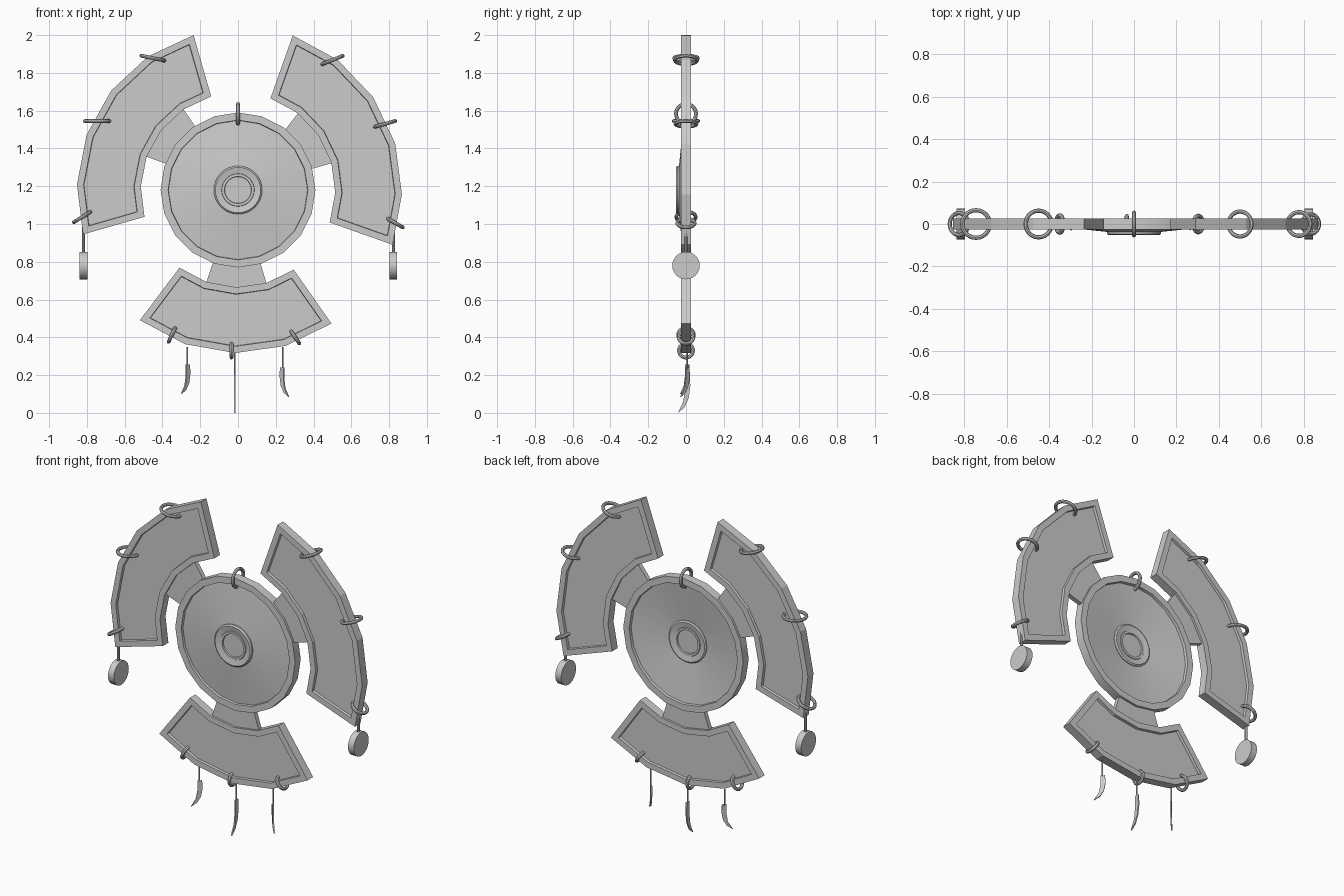
import bpy, bmesh
from math import sin, cos, radians, pi
from mathutils import Vector

if "Cube" in bpy.data.objects:
    bpy.data.objects.remove(bpy.data.objects["Cube"])

CZ = 1.18   # height of the disc centre


def finish(bm, name, smooth=False):
    bmesh.ops.recalc_face_normals(bm, faces=bm.faces)
    me = bpy.data.meshes.new(name)
    bm.to_mesh(me)
    bm.free()
    ob = bpy.data.objects.new(name, me)
    bpy.context.collection.objects.link(ob)
    if smooth:
        smooth_angle(ob)
    return ob


def smooth_angle(ob):
    bpy.ops.object.select_all(action='DESELECT')
    ob.select_set(True)
    bpy.context.view_layer.objects.active = ob
    bpy.ops.object.shade_smooth_by_angle(angle=radians(30))


def prism(name, front, shift, panel=False):
    """Solid from a planar outline and a shift vector; optional recessed panels."""
    bm = bmesh.new()
    a = [bm.verts.new(p) for p in front]
    b = [bm.verts.new(Vector(p) + Vector(shift)) for p in front]
    n = len(a)
    caps = [bm.faces.new(a), bm.faces.new(b[::-1])]
    for i in range(n):
        j = (i + 1) % n
        bm.faces.new((a[j], a[i], b[i], b[j]))
    bmesh.ops.recalc_face_normals(bm, faces=bm.faces)
    if panel:
        for f in caps:
            bmesh.ops.inset_region(bm, faces=[f], thickness=0.035, use_even_offset=True)
            bmesh.ops.inset_region(bm, faces=[f], thickness=0.002, use_even_offset=True)
            for v in f.verts:
                v.co.y *= 0.4
    return finish(bm, name)


def arc_plate(name, a0, steps, r0, r1, t, panel=False):
    angs = [radians(a0 + 18 * i) for i in range(steps + 1)]
    pts = [(r1 * cos(a), -t, CZ + r1 * sin(a)) for a in angs]
    pts += [(r0 * cos(a), -t, CZ + r0 * sin(a)) for a in reversed(angs)]
    return prism(name, pts, (0, 2 * t, 0), panel)


def lathe(name, profile, sides):
    """Closed (radius, y) profile turned about the y axis through the disc centre."""
    bm = bmesh.new()
    rows = []
    for r, y in profile:
        if r == 0:
            rows.append([bm.verts.new((0, y, CZ))] * sides)
        else:
            rows.append([bm.verts.new((r * cos(2 * pi * k / sides), y,
                                       CZ + r * sin(2 * pi * k / sides)))
                         for k in range(sides)])
    for i in range(len(rows)):
        p, q = rows[i], rows[(i + 1) % len(rows)]
        for k in range(sides):
            m = (k + 1) % sides
            vs = list(dict.fromkeys((p[k], p[m], q[m], q[k])))
            if len(vs) > 2:
                bm.faces.new(vs)
    return finish(bm, name, True)


def rod(name, x, y, z0, z1, r):
    bpy.ops.mesh.primitive_cylinder_add(vertices=8, radius=r, depth=z1 - z0,
                                        location=(x, y, (z0 + z1) / 2))
    bpy.context.object.name = name


# Central dish: raised rim, front bulges forward, back is hollow
lathe("dish", [(.41, -.027), (.37, -.027), (.368, -.012), (.12, -.038),
               (.12, -.022), (.368, .010), (.37, .027), (.41, .027)], 20)
# Hub with stepped ring on both faces
lathe("hub", [(0, -.042), (.07, -.042), (.072, -.05), (.085, -.05), (.087, -.046),
              (.12, -.053), (.128, -.046), (.128, -.016), (.12, -.010), (.087, -.016),
              (.085, -.012), (.072, -.012), (.07, -.02), (0, -.02)], 32)

# Three framed arc plates and the short links to the dish
for label, a0, steps, r1, link in (("left", 106, 5, .853, 124),
                                   ("right", -19.5, 5, .868, 16),
                                   ("bottom", -127, 4, .863, -109)):
    arc_plate(label + "_plate", a0, steps, .515, r1, .027, True)
    arc_plate(label + "_link", link, 2, .39, .53, .014)

# Loose rings round the edges: x, z, outer radius, tilt
rings = [(0, 1.583, .063, 90),
         (-.45, 1.878, .073, -12), (-.745, 1.545, .075, 0), (-.825, 1.037, .062, 32),
         (.5, 1.868, .069, 22), (.778, 1.53, .066, 16), (.833, 1.005, .056, -30),
         (-.35, .413, .051, 65), (-.034, .33, .047, 90), (.303, .4, .049, -56)]
for x, z, r, a in rings:
    bpy.ops.mesh.primitive_torus_add(major_segments=24, minor_segments=8,
                                     major_radius=r - .01, minor_radius=.01,
                                     location=(x, 0, z), rotation=(0, radians(-a), 0))
    bpy.context.object.name = "ring"
    smooth_angle(bpy.context.object)

# Round pendants under the side plates
for x, top in ((-.818, .99), (.823, .95)):
    bpy.ops.mesh.primitive_cylinder_add(vertices=24, radius=.073, depth=.04,
                                        location=(x, 0, .78), rotation=(0, pi / 2, 0))
    bpy.context.object.name = "pendant"
    smooth_angle(bpy.context.object)
    rod("pendant_cord", x, 0, .84, top, .008)

# Claws on thin cords: x, top height, length, heading
claw = [(-.016, 0), (.010, 0), (.010, -.4), (.018, -.7), (.046, -1),
        (.012, -.86), (-.010, -.62), (-.019, -.3)]
for x, top, length, head in ((-.268, .255, .155, 225), (-.016, .205, .205, 270),
                             (.236, .24, .155, 315)):
    d = Vector((cos(radians(head)), sin(radians(head)), 0))
    s = Vector((-d.y, d.x, 0)) * .008
    pts = [Vector((x, .004, top + w * length)) + d * u - s / 2 for u, w in claw]
    prism("claw", pts, s)
    rod("claw_cord", x, .006, top - .01, .35, .004)
